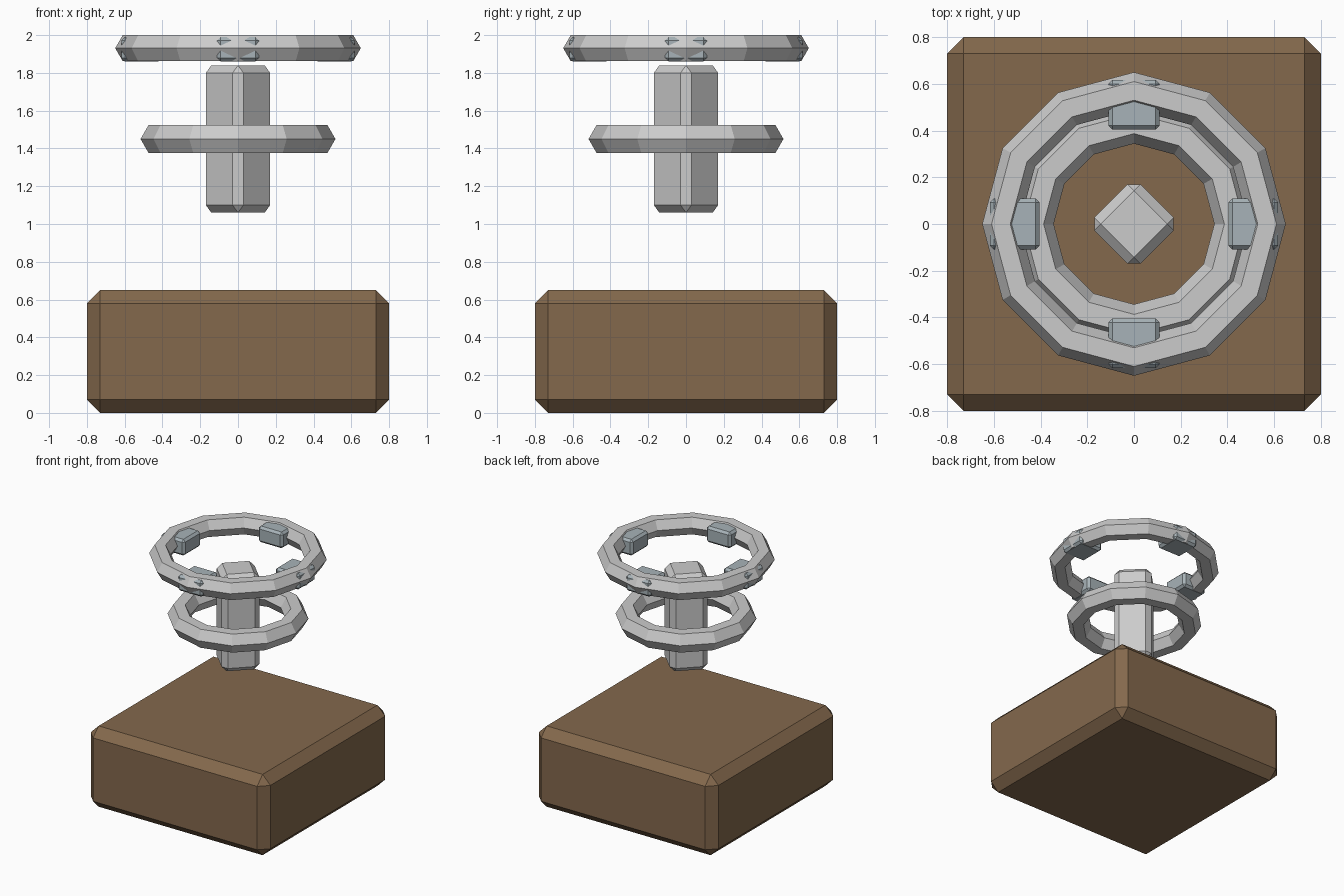
import bpy
from math import pi, cos, sin

if "Cube" in bpy.data.objects:
    bpy.data.objects.remove(bpy.data.objects["Cube"])


def material(name, rgb):
    mat = bpy.data.materials.new(name)
    mat.diffuse_color = (*rgb, 1)
    mat.use_nodes = True
    mat.node_tree.nodes["Principled BSDF"].inputs["Base Color"].default_value = mat.diffuse_color
    return mat


def chamfered_box(name, size, loc, bevel, turn=0, mat=None):
    bpy.ops.mesh.primitive_cube_add(size=1)
    obj = bpy.context.object
    obj.name = name
    obj.scale = size
    bpy.ops.object.transform_apply(location=False, rotation=False, scale=True)
    obj.location = loc
    obj.rotation_euler.z = turn
    mod = obj.modifiers.new("Bevel", "BEVEL")
    mod.width = bevel
    mod.segments = 1
    if mat:
        obj.data.materials.append(mat)
    return obj


def ring(name, z, major, minor):
    bpy.ops.mesh.primitive_torus_add(
        major_segments=12, minor_segments=6,
        major_radius=major, minor_radius=minor, location=(0, 0, z))
    obj = bpy.context.object
    obj.name = name
    for p in obj.data.polygons:
        p.use_smooth = False


earth = material("brown", (0.23, 0.14, 0.073))
steel = material("blue_grey", (0.39, 0.45, 0.48))

# Heavy base block
chamfered_box("base", (1.6, 1.6, 0.65), (0, 0, 0.325), 0.07, mat=earth)

# Floating pillar, turned corner-on
chamfered_box("pillar", (0.28, 0.28, 0.78), (0, 0, 1.45), 0.04, turn=pi / 4)

# Two faceted rings
ring("lower_ring", 1.45, 0.43, 0.086)
ring("upper_ring", 1.931, 0.57, 0.08)

# Four lugs set into the upper ring
for i in range(4):
    a = i * pi / 2
    chamfered_box(f"lug_{i + 1}", (0.213, 0.22, 0.13),
                  (0.511 * cos(a), 0.511 * sin(a), 1.925), 0.018, turn=a, mat=steel)
